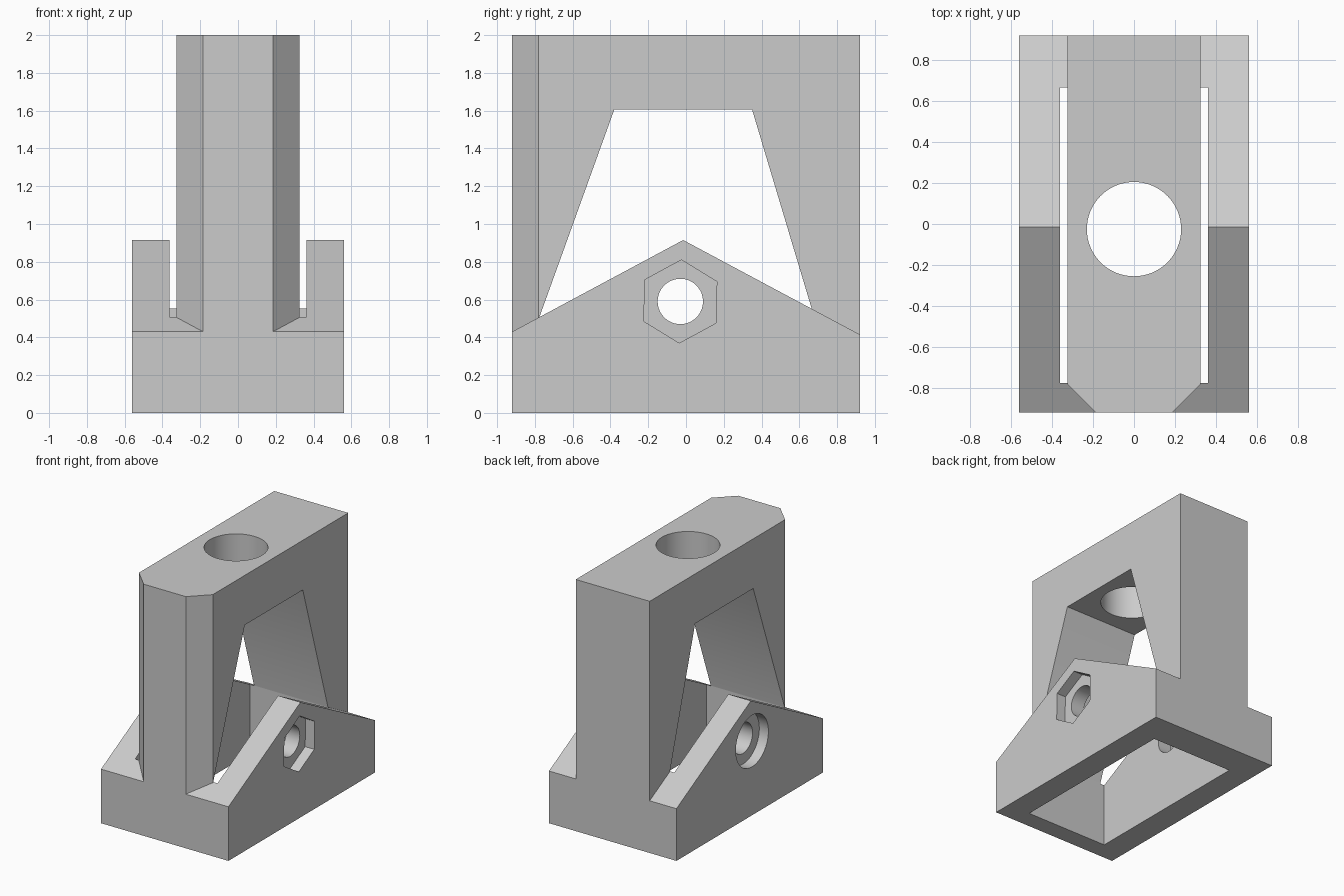
import bpy, bmesh
from math import cos, sin, pi, radians

if "Cube" in bpy.data.objects:
    bpy.data.objects.remove(bpy.data.objects["Cube"], do_unlink=True)

# Single flat colour
grey = bpy.data.materials.new("light grey")
grey.use_nodes = True
grey.diffuse_color = (0.6, 0.6, 0.6, 1)
grey.node_tree.nodes["Principled BSDF"].inputs["Base Color"].default_value = (0.6, 0.6, 0.6, 1)


def prism(name, points, axis, low, high):
    """Extrude a profile: (y, z) points along x, or (x, y) points along z."""
    bm = bmesh.new()
    place = (lambda p, d: (d, *p)) if axis == "x" else (lambda p, d: (*p, d))
    face = bm.faces.new([bm.verts.new(place(p, low)) for p in points])
    new = bmesh.ops.extrude_face_region(bm, geom=[face])["geom"]
    verts = [v for v in new if isinstance(v, bmesh.types.BMVert)]
    bmesh.ops.translate(bm, verts=verts, vec=place((0, 0), high - low))
    bmesh.ops.recalc_face_normals(bm, faces=bm.faces)
    mesh = bpy.data.meshes.new(name)
    bm.to_mesh(mesh)
    bm.free()
    mesh.materials.append(grey)
    obj = bpy.data.objects.new(name, mesh)
    bpy.context.collection.objects.link(obj)
    return obj


def ring(centre, radius, sides, turn=0):
    return [(centre[0] + radius * cos(turn + 2 * pi * i / sides),
             centre[1] + radius * sin(turn + 2 * pi * i / sides)) for i in range(sides)]


def combine(target, tool, operation):
    """Apply a boolean and discard its tool."""
    tool.hide_render = True
    mod = target.modifiers.new(operation, "BOOLEAN")
    mod.operation, mod.object, mod.solver = operation, tool, "EXACT"
    bpy.ops.object.select_all(action="DESELECT")
    bpy.context.view_layer.objects.active = target
    target.select_set(True)
    bpy.ops.object.modifier_apply(modifier=mod.name)
    bpy.data.objects.remove(tool, do_unlink=True)


# Gabled base block
body = prism("bracket_body", [(-0.92, 0), (0.92, 0), (0.92, 0.415),
                              (-0.015, 0.915), (-0.92, 0.43)], "x", -0.56, 0.56)

# Tall upright with chamfered front corners
upright = prism("upright", [(-0.185, -0.92), (0.185, -0.92), (0.325, -0.78),
                            (0.325, 0.92), (-0.325, 0.92), (-0.325, -0.78)], "z", 0.2, 2)
combine(body, upright, "UNION")

# Tapered window running into the open slot of the base
window = prism("window_cutter", [(-0.775, -0.1), (0.665, -0.1), (0.665, 0.553),
                                 (0.35, 1.605), (-0.38, 1.605), (-0.775, 0.51)],
               "x", -0.362, 0.362)
combine(body, window, "DIFFERENCE")

# Vertical bore through the top bridge
combine(body, prism("bore_cutter", ring((0, -0.025), 0.23, 64), "z", 1.2, 2.2), "DIFFERENCE")

# Cross bolt hole, hexagonal nut pocket and round head recess
bolt = (-0.03, 0.59)
combine(body, prism("bolt_cutter", ring(bolt, 0.12, 64), "x", -1, 1), "DIFFERENCE")
combine(body, prism("nut_cutter", ring(bolt, 0.22, 6, radians(88.5)), "x", 0.48, 0.8), "DIFFERENCE")
combine(body, prism("head_cutter", ring(bolt, 0.205, 64), "x", -0.8, -0.48), "DIFFERENCE")

bpy.ops.object.shade_smooth_by_angle(angle=radians(20))
